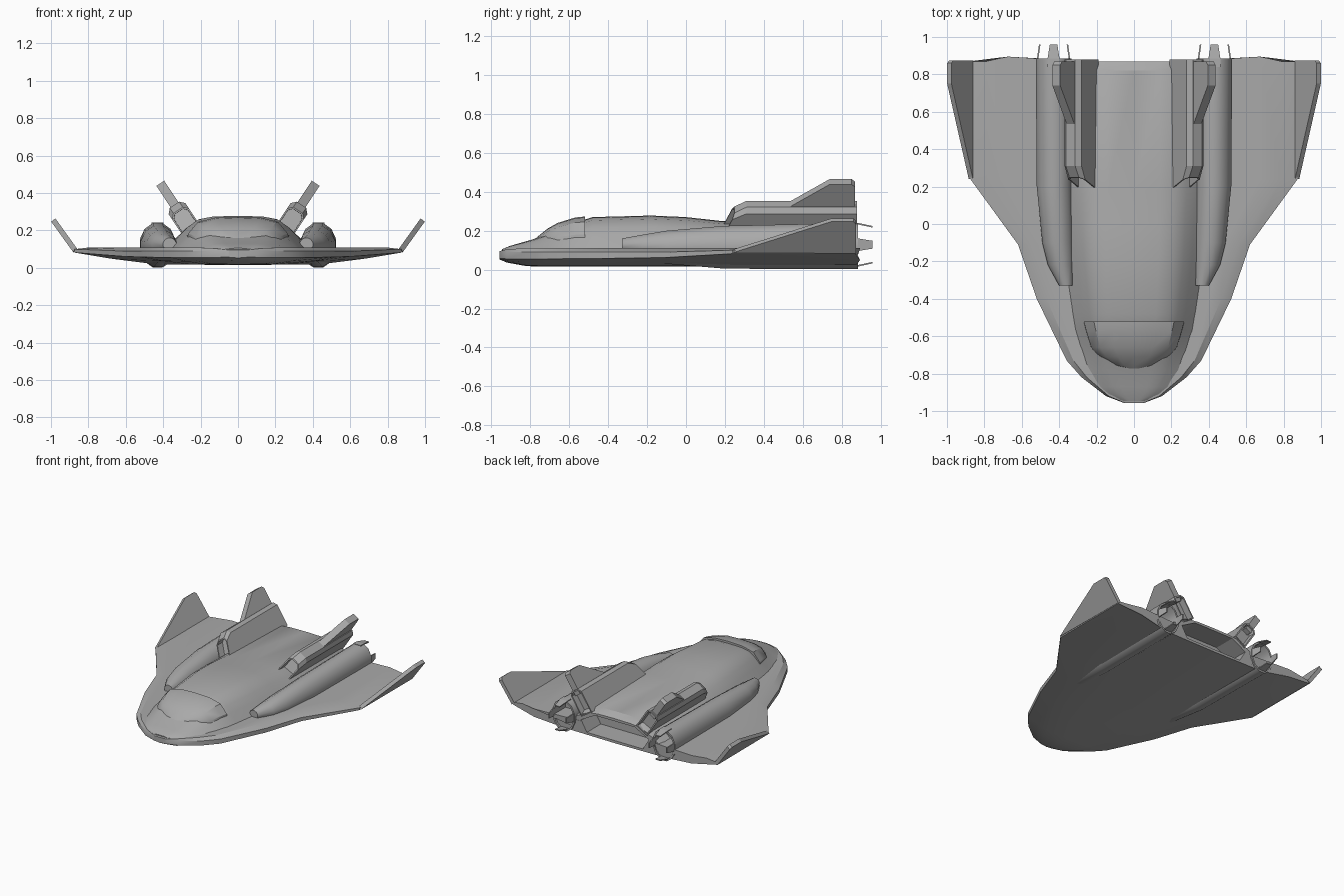
import bpy, bmesh, math
from mathutils import Vector

if "Cube" in bpy.data.objects:
    bpy.data.objects.remove(bpy.data.objects["Cube"])

paint = bpy.data.materials.new("dark_grey")
paint.diffuse_color = (.4, .4, .4, 1)
paint.use_nodes = True
paint.node_tree.nodes["Principled BSDF"].inputs["Base Color"].default_value = paint.diffuse_color


def loft(name, rings, mirror=False, smooth=None, recess=()):
    """Skin closed rings of equal size; recess = (end index, rim, depth vector)."""
    bm = bmesh.new()
    vr = [[bm.verts.new(p) for p in r] for r in rings]
    n = len(vr[0])
    for a, b in zip(vr, vr[1:]):
        for i in range(n):
            bm.faces.new((a[i], a[(i + 1) % n], b[(i + 1) % n], b[i]))
    caps = {0: bm.faces.new(vr[0]), -1: bm.faces.new(vr[-1])}
    bmesh.ops.recalc_face_normals(bm, faces=bm.faces)
    if bm.calc_volume(signed=True) < 0:
        bmesh.ops.reverse_faces(bm, faces=bm.faces)
    for end, rim, depth in recess:
        f = caps[end]
        for t in (rim, 0.001):
            bmesh.ops.inset_region(bm, faces=[f], thickness=t)
        bmesh.ops.translate(bm, verts=f.verts, vec=depth)
    me = bpy.data.meshes.new(name)
    bm.to_mesh(me)
    bm.free()
    me.materials.append(paint)
    ob = bpy.data.objects.new(name, me)
    bpy.context.collection.objects.link(ob)
    bpy.ops.object.select_all(action='DESELECT')
    bpy.context.view_layer.objects.active = ob
    ob.select_set(True)
    if mirror:
        ob.modifiers.new("mirror", 'MIRROR')
        bpy.ops.object.modifier_apply(modifier="mirror")
    if smooth:
        bpy.ops.object.shade_smooth_by_angle(angle=math.radians(smooth))
    return ob


def both(half):
    """Complete a half section that starts and ends on the centre line."""
    return half + [(-x, y, z) for x, y, z in half[-2:0:-1]]


def dome(y, w, top, base, shape):
    h = [(fx * w, y, base + fz * (top - base)) for fx, fz in shape]
    return both(h + [(w, y, base - 0.04), (0, y, base - 0.04)])


def tilted(origin, axis, y, u, v):
    """Point in a frame leaning outward: u along the axis, v across it."""
    a = Vector(axis).normalized()
    return (origin[0] + a.x * u + a.y * v, y, origin[1] + a.y * u - a.x * v)


def plate(name, origin, axis, profile, half):
    loft(name, [[tilted(origin, axis, y, u, v) for y, u in profile]
                for v in (-half, half)], mirror=True)


# Flat lifting hull with wings: y, half width, belly z, low rim z, top z
hull_rings = []
for y, w, zb, zl, zt in [(-.958, .05, .052, .058, .095), (-.92, .15, .036, .055, .105),
                         (-.82, .28, .018, .055, .11), (-.73, .36, .015, .055, .11),
                         (-.4, .52, .015, .058, .11), (-.11, .62, .015, .062, .11),
                         (.24, .875, .015, .082, .11), (.87, .875, .015, .082, .11)]:
    mid = zb + (zl - zb) * .5
    hull_rings.append(both([(0, y, zb), (.5 * w, y, zb + .004), (.77 * w, y, mid),
                            (w, y, zl), (w, y, .09 + (.01 if w > .8 else 0)),
                            (.9 * w, y, zt), (.77 * w, y, zt), (0, y, zt)]))
hull = loft("hull_and_wings", hull_rings, smooth=25)

# Rounded fuselage: y, half width, crown z
SHAPE = [(0, 1), (.35, .98), (.55, .9), (.7, .68), (.82, .42), (1, 0)]
fuselage = loft("fuselage", [dome(y, w, t, .1, SHAPE) for y, w, t in [
    (-.945, .06, .105), (-.91, .15, .12), (-.87, .2, .132), (-.78, .255, .158),
    (-.67, .29, .2), (-.57, .32, .242), (-.48, .335, .27), (-.18, .38, .278),
    (0, .39, .27), (.18, .4, .25), (.82, .4, .236), (.87, .39, .205)]], smooth=30)

# Deep stern bay cut through hull and fuselage
hexa = [(-.17, .185), (.17, .185), (.29, .12), (.24, .035), (-.24, .035), (-.29, .12)]
cutter = loft("stern_cutter", [[(x, y, z) for x, z in hexa] for y in (.7, .95)])
cutter.hide_render = True
for ob in (hull, fuselage):
    m = ob.modifiers.new("stern", 'BOOLEAN')
    m.operation, m.object, m.solver = 'DIFFERENCE', cutter, 'EXACT'
    bpy.context.view_layer.update()
    ev = ob.evaluated_get(bpy.context.evaluated_depsgraph_get())
    if max(ev.dimensions) > 1.5 and len(ev.data.polygons) > 60:
        bpy.context.view_layer.objects.active = ob
        bpy.ops.object.modifier_apply(modifier="stern")
    else:
        ob.modifiers.remove(m)
bpy.data.objects.remove(cutter)
for v in hull.data.vertices:  # swept trailing edge
    if v.co.y > .86 and .6 < abs(v.co.x) < .75:
        v.co.y += .025

# Cockpit canopy
CANOPY = [(0, 1), (.45, .97), (.8, .82), (1, .4), (1.02, 0)]
loft("canopy", [dome(y, w, t, .12, CANOPY) for y, w, t in [
    (-.78, .03, .155), (-.76, .11, .172), (-.71, .185, .212), (-.66, .228, .24),
    (-.57, .255, .268), (-.52, .268, .273)]], smooth=30)

# Engine nacelles: y, x range, z range
nacelle = []
for y, x0, x1, z0, z1 in [(-.33, .33, .4, .09, .16), (-.22, .325, .46, .06, .18),
                          (-.1, .325, .49, .03, .2), (.2, .33, .52, .005, .225),
                          (.885, .335, .525, .002, .24)]:
    nacelle.append([((x0 + x1) / 2 + (x1 - x0) / 2 * math.cos(a) / .966, y,
                     (z0 + z1) / 2 + (z1 - z0) / 2 * math.sin(a) / .966)
                    for a in [math.pi * (2 * i + 1) / 12 for i in range(12)]])
loft("engine_nacelles", nacelle, mirror=True, smooth=35,
     recess=[(-1, .014, Vector((0, -.14, 0)))])

# Four nozzle petals behind each engine
for i in range(4):
    c, s = round(math.cos(i * math.pi / 2)), round(math.sin(i * math.pi / 2))
    rings = []
    for y, rx, rz, half in [(.84, .091, .114, .032), (.885, .089, .112, .032),
                            (.96, .078, .096, .02)]:
        rings.append([(.43 + c * (rx - d) - s * t, y, .128 + s * (rz - d) + c * t)
                      for d, t in [(0, -half), (0, half), (.008, half), (.008, -half)]])
    loft("nozzle_petals_%d" % i, rings, mirror=True)

# Tilted intake pods with a slanted mouth
POD, LEAN = (.29, .262), (.55, .835)


def pod_ring(y, slant, top):
    pts = [(-.1, -.054), (-.1, .054), (top - .025, .054), (top, .03), (top, -.03),
           (top - .025, -.054)]
    return [tilted(POD, LEAN, y + slant * (u + .1), u, v) for u, v in pts]


loft("intake_pods", [pod_ring(.18, .45, .055), pod_ring(.31, 0, .09), pod_ring(.88, 0, .09)],
     mirror=True, recess=[(0, .01, Vector((0, .06, 0))), (-1, .012, Vector((0, -.05, 0)))])

# Fins standing on the pods
plate("tail_fins", POD, LEAN, [(.51, .065), (.535, .09), (.74, .228), (.85, .228),
                               (.87, .21), (.87, .05)], .025)

# Upturned winglets
plate("winglets", (.872, .095), (.115, .16), [(.24, 0), (.75, .198), (.86, .198),
                                              (.875, .18), (.875, -.005)], .014)
